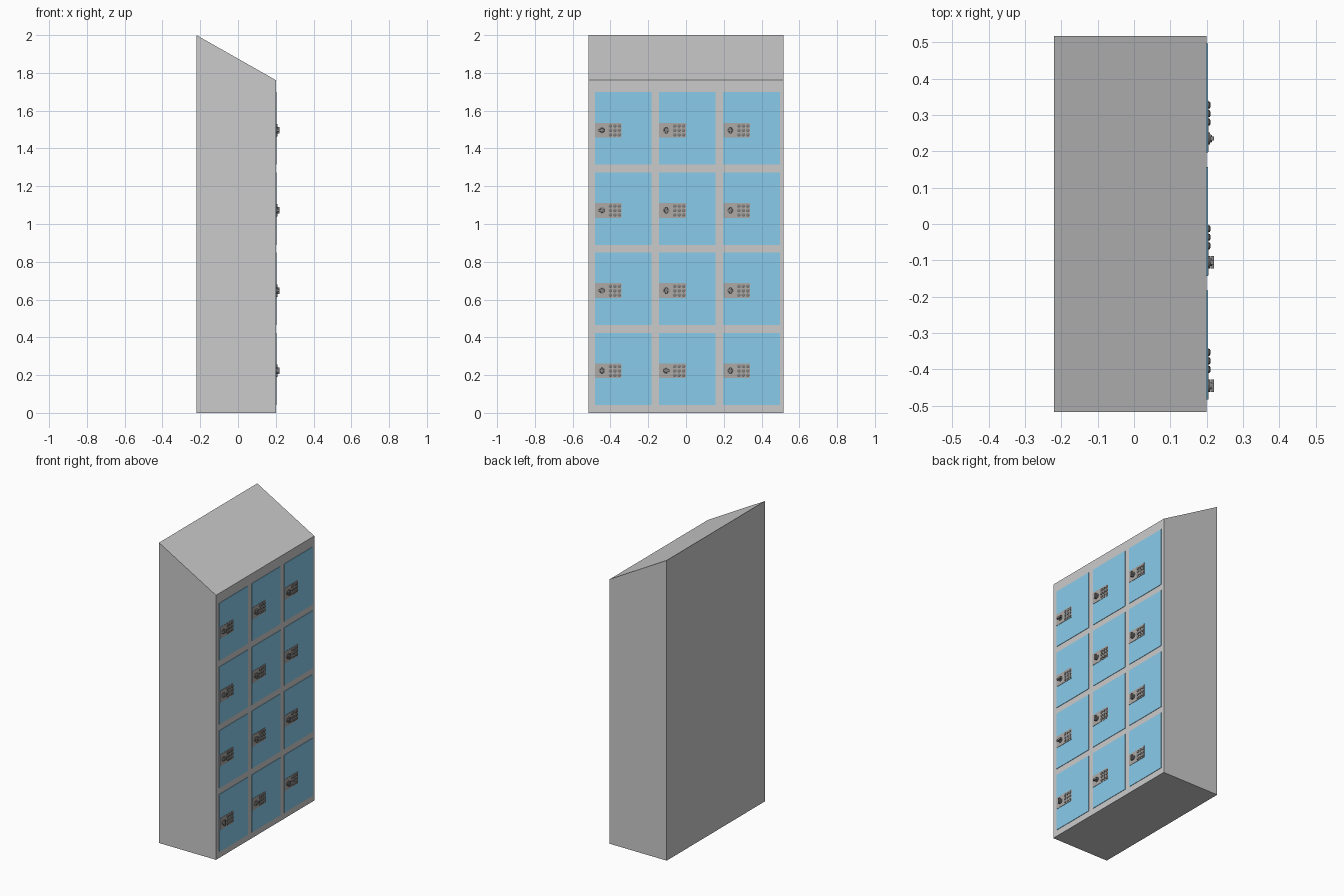
import bpy, bmesh, math
from mathutils import Matrix, Vector

if "Cube" in bpy.data.objects:
    bpy.data.objects.remove(bpy.data.objects["Cube"])

FRONT = 0.20          # x of the locker face that carries the doors
HALF_W = 0.517


def material(name, rgb):
    m = bpy.data.materials.new(name)
    m.diffuse_color = (*rgb, 1)
    m.use_nodes = True
    m.node_tree.nodes["Principled BSDF"].inputs["Base Color"].default_value = m.diffuse_color
    return m


blue = material("door_blue", (0.25, 0.60, 0.83))
plate_grey = material("plate_grey", (0.42, 0.40, 0.38))
dark = material("dark_metal", (0.23, 0.23, 0.23))


def add_box(bm, x0, x1, y0, y1, z0, z1):
    size = Matrix.Diagonal((x1 - x0, y1 - y0, z1 - z0, 1))
    mid = Matrix.Translation(((x0 + x1) / 2, (y0 + y1) / 2, (z0 + z1) / 2))
    return bmesh.ops.create_cube(bm, size=1, matrix=mid @ size)["verts"]


def add_disc(bm, x0, x1, y, z, r0, r1, sides):
    # cone or cylinder whose axis points out of the door
    m = Matrix.Translation(((x0 + x1) / 2, y, z)) @ Matrix.Rotation(math.pi / 2, 4, 'Y')
    bmesh.ops.create_cone(bm, cap_ends=True, segments=sides, radius1=r0,
                          radius2=r1, depth=x1 - x0, matrix=m)


def to_mesh(bm, name, mat=None, smooth=False):
    me = bpy.data.meshes.new(name)
    bmesh.ops.recalc_face_normals(bm, faces=bm.faces)
    if smooth:
        for f in bm.faces:
            f.smooth = True
        for e in bm.edges:
            e.smooth = e.calc_face_angle(0) < math.radians(35)
    bm.to_mesh(me)
    bm.free()
    if mat:
        me.materials.append(mat)
    return me


def place(name, me, loc=(0, 0, 0), turn=0):
    ob = bpy.data.objects.new(name, me)
    ob.location = loc
    ob.rotation_euler.x = turn
    bpy.context.collection.objects.link(ob)
    return ob


# Cabinet: side profile with a sloping top, extruded across the width
bm = bmesh.new()
profile = [(-0.22, 0), (FRONT, 0), (FRONT, 1.762), (-0.22, 2.0)]
face = bm.faces.new([bm.verts.new((x, -HALF_W, z)) for x, z in profile])
ext = bmesh.ops.extrude_face_region(bm, geom=[face])["geom"]
bmesh.ops.translate(bm, vec=(0, 2 * HALF_W, 0),
                    verts=[v for v in ext if isinstance(v, bmesh.types.BMVert)])
place("cabinet", to_mesh(bm, "cabinet"))

# Door panel, origin at its lower left corner
DOOR_W, DOOR_H = 0.30, 0.383
bm = bmesh.new()
add_box(bm, -0.01, 0.003, 0, DOOR_W, 0, DOOR_H)
door_mesh = to_mesh(bm, "door", blue)

# Lock plate, origin at the middle of its left edge
bm = bmesh.new()
add_box(bm, 0, 0.005, 0.001, 0.142, -0.039, 0.039)
plate_mesh = to_mesh(bm, "lock_plate", plate_grey)

# Nine domed push buttons
bm = bmesh.new()
for i in range(3):
    for j in (-1, 0, 1):
        y, z = 0.083 + 0.0235 * i, 0.0235 * j
        add_disc(bm, 0.004, 0.008, y, z, 0.0095, 0.0095, 16)
        add_disc(bm, 0.008, 0.010, y, z, 0.0095, 0.006, 16)
buttons_mesh = to_mesh(bm, "keypad_buttons", dark, True)

# Turning knob: round base, boss and grip bar
bm = bmesh.new()
add_disc(bm, 0.004, 0.009, 0, 0, 0.017, 0.017, 24)
add_disc(bm, 0.009, 0.014, 0, 0, 0.011, 0.010, 24)
add_box(bm, 0.010, 0.020, -0.006, 0.006, -0.017, 0.017)
knob_mesh = to_mesh(bm, "knob", dark, True)

# Grid of doors with their locks; the knobs are turned to different angles
turns = [0, 90, 0, 90, 0, 0, 90, 0, 0, 90, 0, 0]
for row in range(4):
    for col in range(3):
        y = -0.483 + 0.340 * col
        z = 0.041 + 0.4245 * row
        tag = f"{row + 1}_{col + 1}"
        lock = Vector((FRONT, y, z + 0.182))
        place("door_" + tag, door_mesh, (FRONT, y, z))
        place("lock_plate_" + tag, plate_mesh, lock)
        place("keypad_" + tag, buttons_mesh, lock)
        place("knob_" + tag, knob_mesh, lock + Vector((0, 0.038, 0)),
              math.radians(turns[row * 3 + col]))
